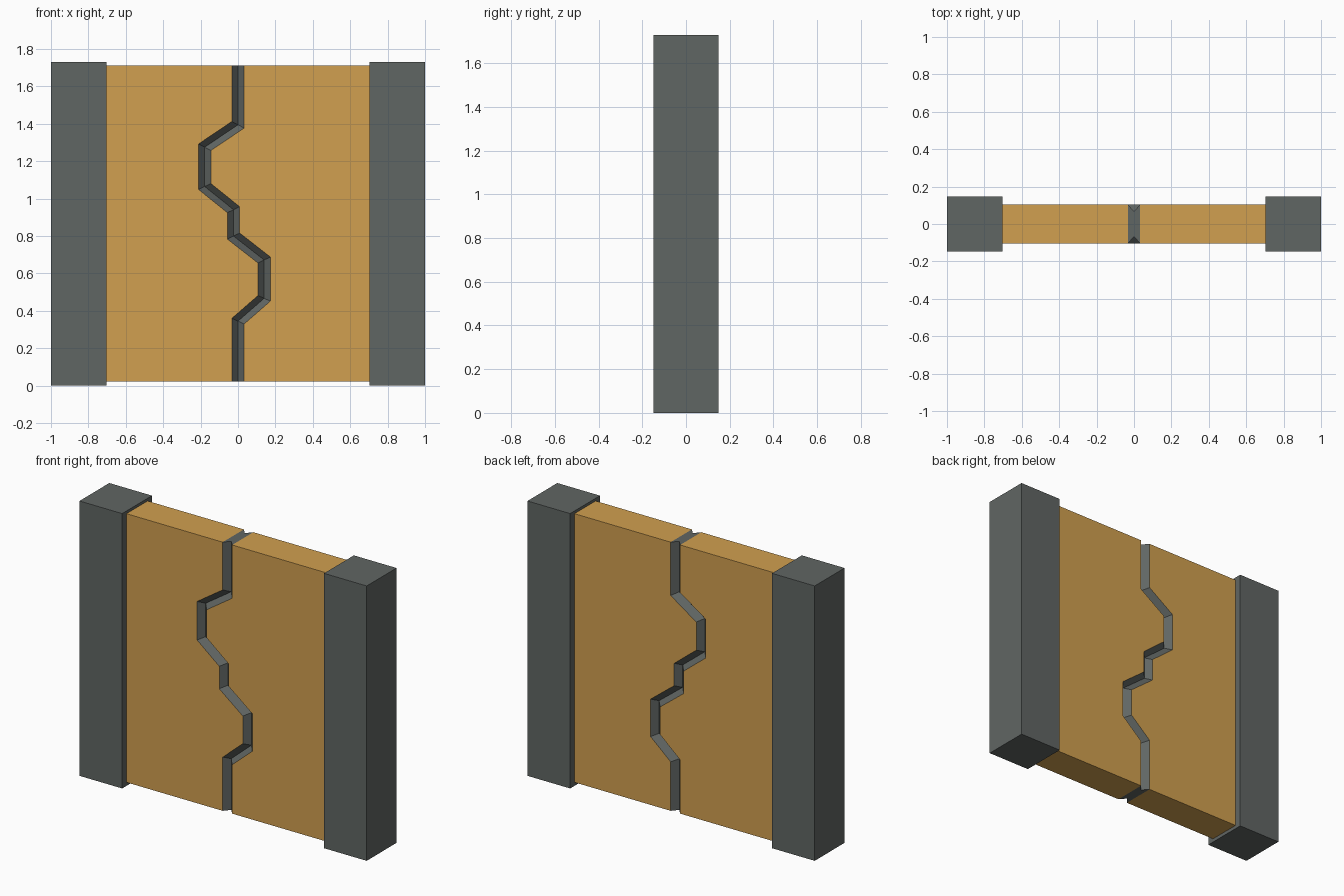
import bpy
import bmesh
from mathutils import Vector

cube = bpy.data.objects.get("Cube")
if cube:
    bpy.data.objects.remove(cube, do_unlink=True)


def make_material(name, rgb):
    mat = bpy.data.materials.new(name)
    mat.use_nodes = True
    color = (*rgb, 1.0)
    mat.diffuse_color = color
    mat.node_tree.nodes["Principled BSDF"].inputs["Base Color"].default_value = color
    return mat


ochre = make_material("ochre panel", (0.64, 0.35, 0.08))
grey = make_material("dark grey metal", (0.118, 0.132, 0.126))


def finish(bm, name, mat):
    bmesh.ops.recalc_face_normals(bm, faces=bm.faces)
    mesh = bpy.data.meshes.new(name)
    bm.to_mesh(mesh)
    bm.free()
    mesh.materials.append(mat)
    obj = bpy.data.objects.new(name, mesh)
    bpy.context.collection.objects.link(obj)
    return obj


HALF_SEAM = 0.033      # half width of the V groove
DOOR_Y = 0.105         # half thickness of the doors
GROOVE_Y = 0.067       # half thickness at the bottom of the groove
FRAME_X = 0.703        # inner face of the posts
FRAME_Y, HEIGHT = 0.148, 1.73

# Centre line of the zigzag seam, bottom to top (x, z)
path = [Vector(p) for p in (
    (0, 0.022), (0, 0.345), (0.14, 0.467), (0.14, 0.672), (-0.024, 0.80),
    (-0.024, 0.941), (-0.178, 1.065), (-0.178, 1.275), (0, 1.395), (0, 1.713))]


def mitres(points):
    """Sideways unit offsets (towards +x) with mitred corners."""
    normals = []
    for a, b in zip(points, points[1:]):
        d = (b - a).normalized()
        normals.append(Vector((d.y, -d.x)))
    before, after = normals[:1] + normals, normals + normals[-1:]
    return [(m + n) / (1 + m.dot(n)) for m, n in zip(before, after)]


offsets = mitres(path)

# Door leaves: zigzag outline extruded through the thickness
for side, label in ((1, "left"), (-1, "right")):
    edge = [p + o * HALF_SEAM * side for p, o in zip(path, offsets)]
    outline = edge + [Vector((side * FRAME_X, path[-1].y)),
                      Vector((side * FRAME_X, path[0].y))]
    bm = bmesh.new()
    face = bm.faces.new([bm.verts.new((p.x, -DOOR_Y, p.y)) for p in outline])
    grown = bmesh.ops.extrude_face_region(bm, geom=[face], use_keep_orig=True)
    bmesh.ops.translate(bm, vec=(0, 2 * DOOR_Y, 0),
                        verts=[v for v in grown["geom"]
                               if isinstance(v, bmesh.types.BMVert)])
    finish(bm, label + "_door", ochre)

# Seam: notched section swept along the zigzag
section = [(-1, -DOOR_Y), (0, -GROOVE_Y), (1, -DOOR_Y),
           (1, DOOR_Y), (0, GROOVE_Y), (-1, DOOR_Y)]
bm = bmesh.new()
rings = []
for p, o in zip(path, offsets):
    ring = []
    for s, y in section:
        q = p + o * HALF_SEAM * s
        ring.append(bm.verts.new((q.x, y, q.y)))
    rings.append(ring)
for low, high in zip(rings, rings[1:]):
    for i in range(len(section)):
        j = (i + 1) % len(section)
        bm.faces.new((low[i], low[j], high[j], high[i]))
bm.faces.new(rings[0])
bm.faces.new(rings[-1])
finish(bm, "door_seam", grey)

# Side posts
for side, label in ((1, "left"), (-1, "right")):
    bm = bmesh.new()
    bmesh.ops.create_cube(bm, size=1)
    bmesh.ops.scale(bm, vec=(1 - FRAME_X, 2 * FRAME_Y, HEIGHT), verts=bm.verts)
    bmesh.ops.translate(bm, vec=(side * (1 + FRAME_X) / 2, 0, HEIGHT / 2),
                        verts=bm.verts)
    finish(bm, label + "_post", grey)
